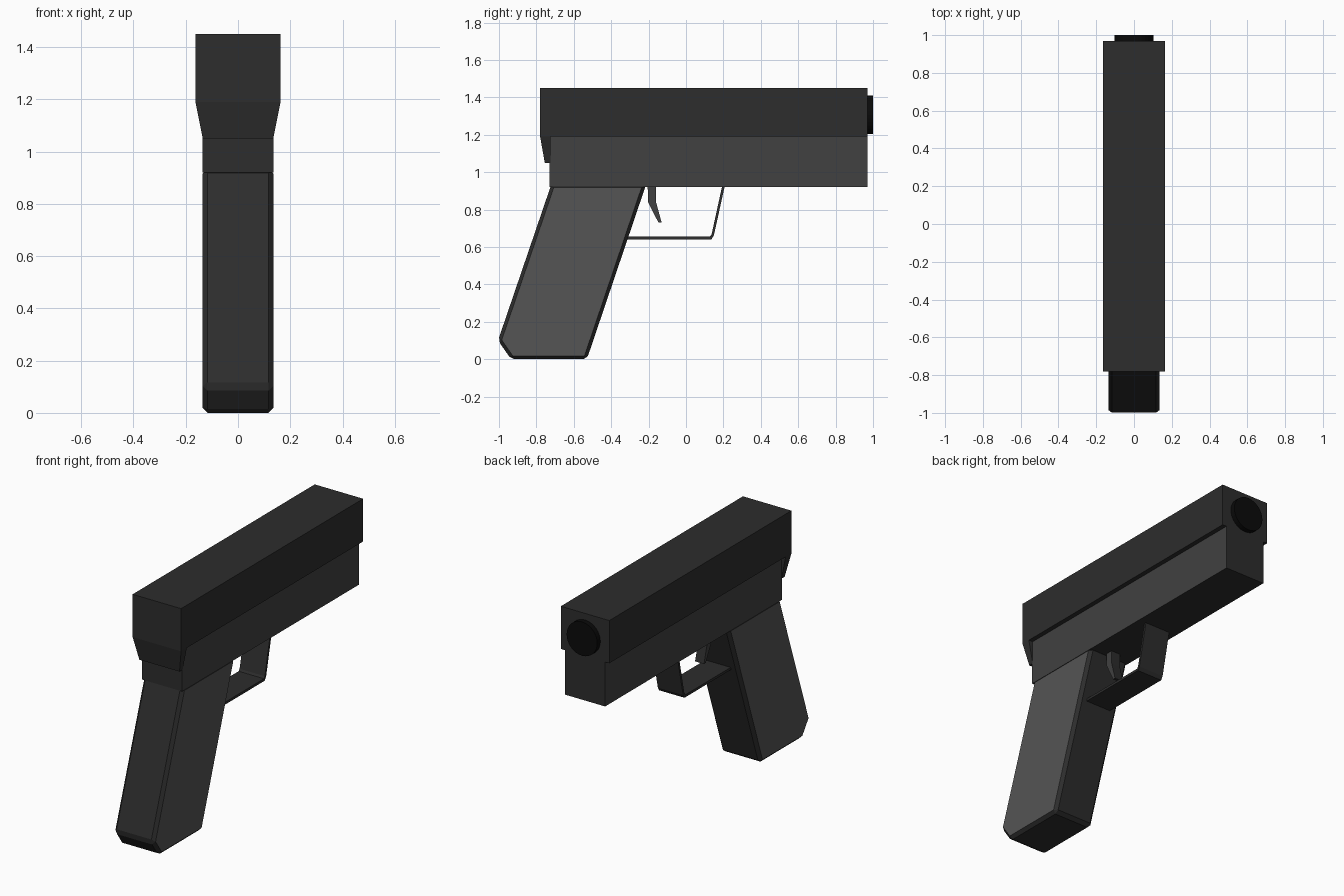
import bpy, bmesh, math
from mathutils import Matrix

if "Cube" in bpy.data.objects:
    bpy.data.objects.remove(bpy.data.objects["Cube"])


def material(name, v):
    m = bpy.data.materials.new(name)
    m.diffuse_color = (v, v, v, 1)
    m.use_nodes = True
    m.node_tree.nodes["Principled BSDF"].inputs["Base Color"].default_value = m.diffuse_color
    return m


DARK = material("dark_metal", 0.026)
FRAME = material("frame_side", 0.052)
GRIP = material("grip_side", 0.09)
BLACK = material("bore_black", 0.003)


def finish(name, bm, mat, side=None):
    """Store the mesh; faces looking along x may take a lighter side material."""
    bmesh.ops.recalc_face_normals(bm, faces=bm.faces)
    if side:
        for f in bm.faces:
            f.material_index = int(abs(f.normal.x) > 0.95)
    me = bpy.data.meshes.new(name)
    bm.to_mesh(me)
    bm.free()
    me.materials.append(mat)
    if side:
        me.materials.append(side)
    ob = bpy.data.objects.new(name, me)
    bpy.context.collection.objects.link(ob)
    return ob


def profile(name, pts, half, mat, side=None, bevel=0):
    """Extrude a side (y, z) outline across x from -half to half."""
    bm = bmesh.new()
    face = bm.faces.new([bm.verts.new((-half, y, z)) for y, z in pts])
    r = bmesh.ops.extrude_face_region(bm, geom=[face])
    moved = [v for v in r["geom"] if isinstance(v, bmesh.types.BMVert)]
    bmesh.ops.translate(bm, verts=moved, vec=(2 * half, 0, 0))
    bmesh.ops.recalc_face_normals(bm, faces=bm.faces)
    if bevel:
        bmesh.ops.bevel(bm, geom=bm.edges[:], offset=bevel, segments=1,
                        affect='EDGES', profile=0.5)
    return finish(name, bm, mat, side)


def rect(y0, y1, z0, z1):
    return [(y0, z0), (y1, z0), (y1, z1), (y0, z1)]


# Slide and frame
profile("slide", rect(-0.78, 0.97, 1.19, 1.45), 0.163, DARK)
profile("frame", rect(-0.73, 0.97, 0.92, 1.19), 0.135, DARK, FRAME)

# Tapered tang below the rear of the slide
tang = profile("rear_tang", [(-0.755, 1.05), (-0.725, 1.05), (-0.725, 1.19), (-0.78, 1.19)],
               0.163, DARK)
for v in tang.data.vertices:
    if v.co.z < 1.1:
        v.co.x *= 0.135 / 0.163

# Slanted grip with chamfered edges
profile("grip", [(-0.72, 0.935), (-1.005, 0.10), (-0.935, 0.0), (-0.53, 0.0), (-0.213, 0.935)],
        0.135, DARK, GRIP, bevel=0.018)

# Trigger
profile("trigger", [(-0.205, 0.93), (-0.16, 0.93), (-0.16, 0.84), (-0.13, 0.73),
                    (-0.147, 0.73), (-0.203, 0.84)], 0.03, DARK, FRAME)

# Trigger guard strip
profile("trigger_guard", [(0.207, 0.925), (0.149, 0.662), (0.136, 0.641), (-0.33, 0.641),
                          (-0.33, 0.656), (0.128, 0.656), (0.137, 0.668), (0.193, 0.925)],
        0.085, DARK)

# Barrel end
bm = bmesh.new()
bmesh.ops.create_cone(bm, cap_ends=True, segments=32, radius1=0.103, radius2=0.103, depth=0.1,
                      matrix=Matrix.Translation((0, 0.95, 1.307)) @ Matrix.Rotation(math.pi / 2, 4, 'X'))
finish("barrel", bm, BLACK)
